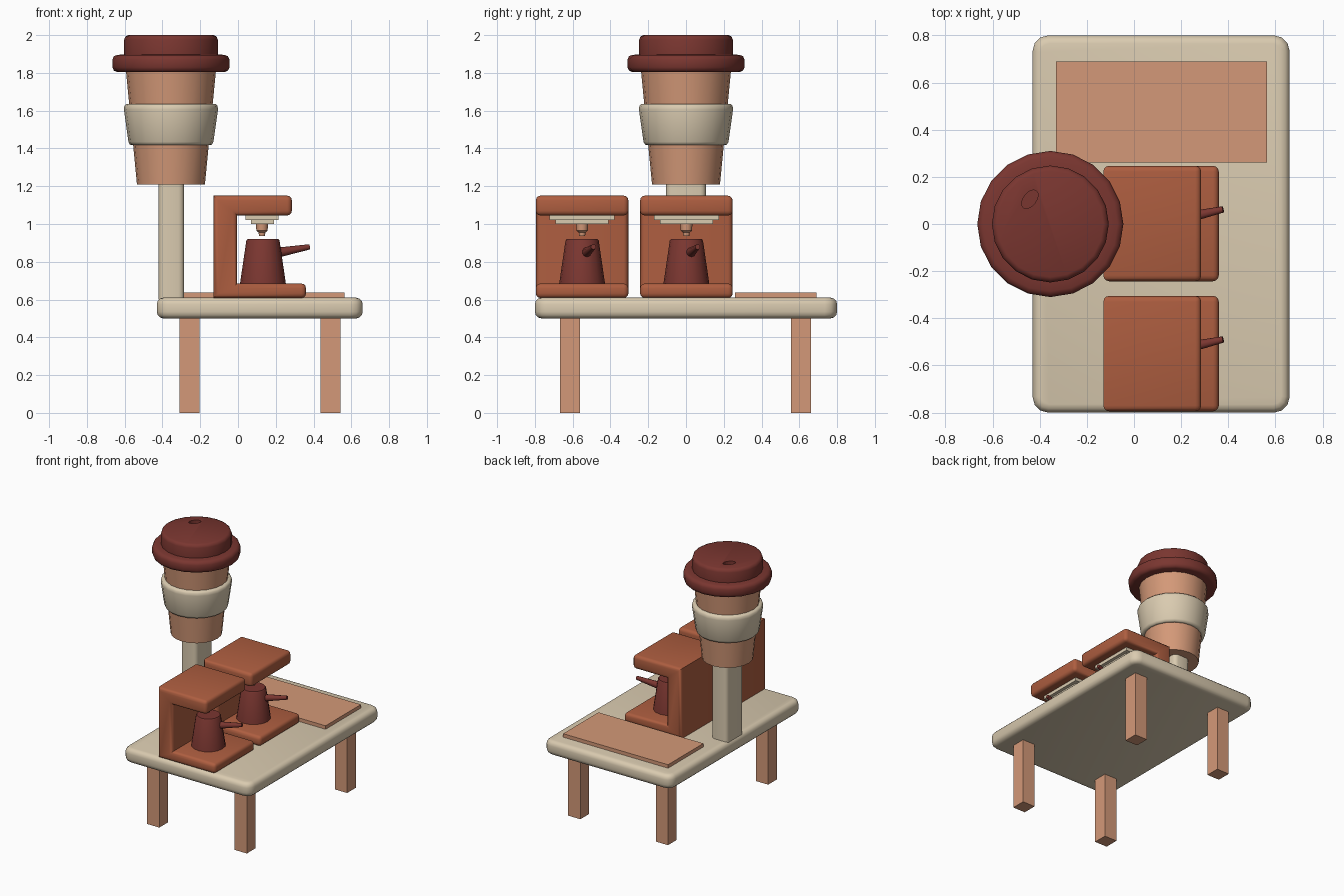
import bpy, bmesh, math
from mathutils import Vector, Matrix

if "Cube" in bpy.data.objects:
    bpy.data.objects.remove(bpy.data.objects["Cube"])


def material(name, r, g, b):
    m = bpy.data.materials.new(name)
    lin = [((c / 255 + 0.055) / 1.055) ** 2.4 for c in (r, g, b)]
    m.diffuse_color = (*lin, 1)
    m.use_nodes = True
    m.node_tree.nodes["Principled BSDF"].inputs["Base Color"].default_value = m.diffuse_color
    return m


CREAM = material("cream", 218, 203, 176)
PEACH = material("peach", 212, 153, 120)
RUST = material("rust", 174, 94, 64)
DARK = material("dark brown", 122, 54, 48)


def finish(name, bm, mat, angle=None):
    bmesh.ops.recalc_face_normals(bm, faces=bm.faces)
    me = bpy.data.meshes.new(name)
    bm.to_mesh(me)
    bm.free()
    me.materials.append(mat)
    ob = bpy.data.objects.new(name, me)
    bpy.context.collection.objects.link(ob)
    if angle:
        bpy.ops.object.select_all(action='DESELECT')
        ob.select_set(True)
        bpy.context.view_layer.objects.active = ob
        bpy.ops.object.shade_smooth_by_angle(angle=math.radians(angle))
    return ob


def axis_of(e):
    d = e.verts[0].co - e.verts[1].co
    return max(range(3), key=lambda i: abs(d[i]))


def box(name, lo, hi, mat, corner=0, edge=0, segs=3):
    """Box with optional rounded upright corners, then rounded rims."""
    bm = bmesh.new()
    lo, hi = Vector(lo), Vector(hi)
    bmesh.ops.create_cube(bm, size=1, matrix=Matrix.Translation((lo + hi) / 2) @ Matrix.Diagonal((*(hi - lo), 1)))
    if corner:
        bmesh.ops.bevel(bm, geom=[e for e in bm.edges if axis_of(e) == 2], offset=corner,
                        segments=segs, profile=0.5, affect='EDGES')
    if edge:
        rims = [e for e in bm.edges if abs(e.verts[0].co.z - e.verts[1].co.z) < 1e-5]
        bmesh.ops.bevel(bm, geom=rims, offset=edge, segments=segs, profile=0.5, affect='EDGES')
    return finish(name, bm, mat, 50 if corner or edge else None)


def lathe(name, profile, centre, mat, sides=20, angle=40):
    """Closed solid turned about z from (radius, z) points, bottom to top."""
    bm = bmesh.new()
    rings = []
    for r, z in profile:
        rings.append([bm.verts.new((centre[0] + r * math.cos(t), centre[1] + r * math.sin(t), z))
                      for t in (2 * math.pi * i / sides for i in range(sides))])
    for a, b in zip(rings, rings[1:]):
        for i in range(sides):
            j = (i + 1) % sides
            bm.faces.new((a[i], a[j], b[j], b[i]))
    bm.faces.new(rings[0])
    bm.faces.new(rings[-1])
    return finish(name, bm, mat, angle)


# Table
box("table_top", (-0.43, -0.8, 0.5), (0.66, 0.8, 0.61), CREAM, 0.065, 0.035)
for x in (-0.257, 0.49):
    for y in (-0.613, 0.608):
        box("table_leg", (x - 0.052, y - 0.053, 0), (x + 0.052, y + 0.053, 0.505), PEACH)
box("counter_mat", (-0.33, 0.26, 0.605), (0.565, 0.69, 0.637), PEACH)

# Giant takeaway cup on a post
C = (-0.355, 0)
box("cup_post", (-0.42, -0.105, 0.6), (-0.285, 0.105, 1.22), CREAM, 0.03)
lathe("cup_body", [(0.18, 1.21), (0.24, 1.83)], C, PEACH)
lathe("cup_sleeve", [(0.205, 1.418), (0.217, 1.42), (0.225, 1.435), (0.249, 1.605),
                     (0.247, 1.625), (0.237, 1.635), (0.215, 1.637)], C, CREAM, angle=60)
lid = lathe("cup_lid", [(0.285, 1.805), (0.302, 1.812), (0.31, 1.83), (0.31, 1.87), (0.302, 1.888),
                        (0.285, 1.895), (0.248, 1.898), (0.248, 1.975), (0.241, 1.993),
                        (0.225, 2.0)], C, DARK, angle=50)

# Sip hole cut into the lid
bm = bmesh.new()
bmesh.ops.create_cone(bm, cap_ends=True, segments=16, radius1=1, radius2=1, depth=0.06,
                      matrix=Matrix.Translation((-0.442, 0.105, 2.0)) @ Matrix.Rotation(math.radians(52), 4, 'Z')
                      @ Matrix.Diagonal((0.045, 0.027, 1, 1)))
cutter = finish("sip_hole_cutter", bm, DARK)
cutter.hide_render = True
cutter.hide_set(True)
mod = lid.modifiers.new("sip_hole", 'BOOLEAN')
mod.operation = 'DIFFERENCE'
mod.object = cutter

# Coffee machines: C-shaped body, brew head, nozzle and jug
BODY = [(-0.13, 0.608), (0.36, 0.608), (0.36, 0.685), (-0.005, 0.685),
        (-0.005, 1.045), (0.285, 1.045), (0.285, 1.15), (-0.13, 1.15)]
for y in (0.002, -0.55):
    bm = bmesh.new()
    f = bm.faces.new([bm.verts.new((x, y - 0.245, z)) for x, z in BODY])
    ext = bmesh.ops.extrude_face_region(bm, geom=[f])
    bmesh.ops.translate(bm, vec=(0, 0.49, 0), verts=[v for v in ext["geom"] if isinstance(v, bmesh.types.BMVert)])
    bmesh.ops.recalc_face_normals(bm, faces=bm.faces)
    soft = [e for e in bm.edges if axis_of(e) != 1 or e.verts[0].co.x > 0.1]
    bmesh.ops.bevel(bm, geom=soft, offset=0.025, segments=3, profile=0.5, affect='EDGES')
    finish("machine_body", bm, RUST, 50)

    box("brew_head", (0.04, y - 0.172, 1.02), (0.215, y + 0.172, 1.05), CREAM)
    box("brew_head_lower", (0.07, y - 0.14, 1.0), (0.19, y + 0.14, 1.025), CREAM)
    lathe("nozzle", [(0.032, 1.005), (0.03, 0.965), (0.018, 0.955), (0.016, 0.937)][::-1], (0.127, y), PEACH, 12)
    lathe("jug", [(0.122, 0.68), (0.088, 0.912), (0.082, 0.92)], (0.132, y), DARK, 16)

    a, b = Vector((0.19, y + 0.018, 0.845)), Vector((0.378, y + 0.06, 0.879))
    bm = bmesh.new()
    bmesh.ops.create_cone(bm, cap_ends=True, segments=10, radius1=0.028, radius2=0.014, depth=(b - a).length,
                          matrix=Matrix.Translation((a + b) / 2) @ (b - a).to_track_quat('Z', 'Y').to_matrix().to_4x4())
    finish("jug_handle", bm, DARK, 40)
